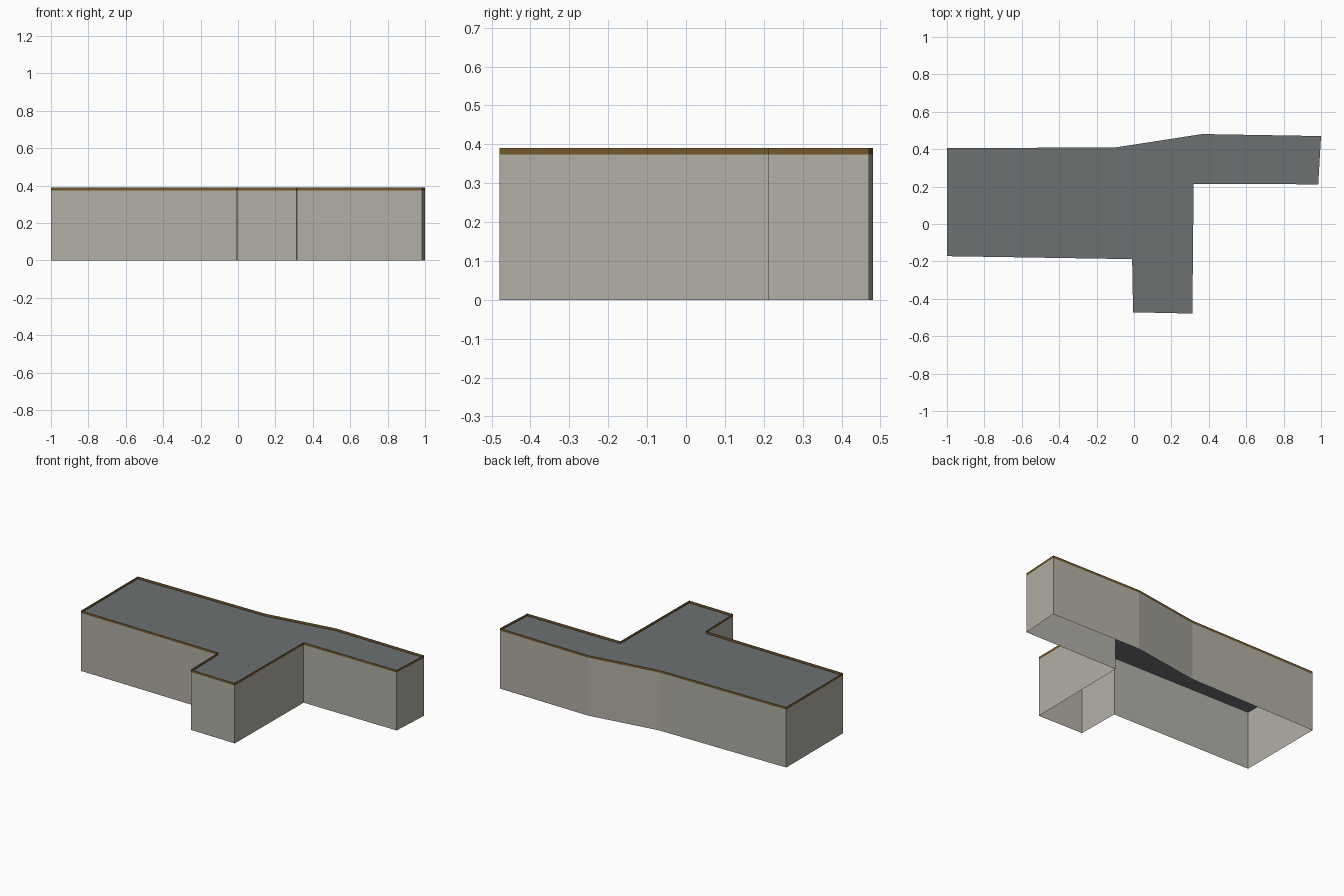
import bpy
import bmesh

cube = bpy.data.objects.get("Cube")
if cube:
    bpy.data.objects.remove(cube, do_unlink=True)

ROOF_Z, TOP_Z = 0.374, 0.39

# Building footprint, counter-clockwise from the back right corner
FOOTPRINT = [(-1, 0.405), (-1, -0.172), (-0.01, -0.188), (-0.005, -0.472),
             (0.312, -0.479), (0.319, 0.215), (0.985, 0.212), (1, 0.47),
             (0.365, 0.481), (-0.095, 0.41)]


def material(name, color):
    mat = bpy.data.materials.new(name)
    mat.use_nodes = True
    mat.diffuse_color = (*color, 1)
    mat.node_tree.nodes["Principled BSDF"].inputs["Base Color"].default_value = (*color, 1)
    return mat


def add_object(name, bm, mat):
    mesh = bpy.data.meshes.new(name)
    bm.to_mesh(mesh)
    bm.free()
    mesh.materials.append(mat)
    obj = bpy.data.objects.new(name, mesh)
    bpy.context.collection.objects.link(obj)


def ring(bm, z):
    return [bm.verts.new((x, y, z)) for x, y in FOOTPRINT]


def sheet_band(name, z0, z1, mat):
    """Thin vertical skin that follows the footprint."""
    bm = bmesh.new()
    low, high = ring(bm, z0), ring(bm, z1)
    for i in range(len(low)):
        j = (i + 1) % len(low)
        bm.faces.new((low[i], low[j], high[j], high[i]))
    add_object(name, bm, mat)


# Hollow outer walls, open underneath
sheet_band("walls", 0, ROOF_Z, material("warm grey wall", (0.445, 0.429, 0.376)))

# Parapet standing above the roof
sheet_band("parapet", ROOF_Z, TOP_Z, material("brown trim", (0.17, 0.1, 0.028)))

# Flat recessed roof
bm = bmesh.new()
bm.faces.new(ring(bm, ROOF_Z))
add_object("roof", bm, material("slate roof", (0.154, 0.164, 0.168)))
